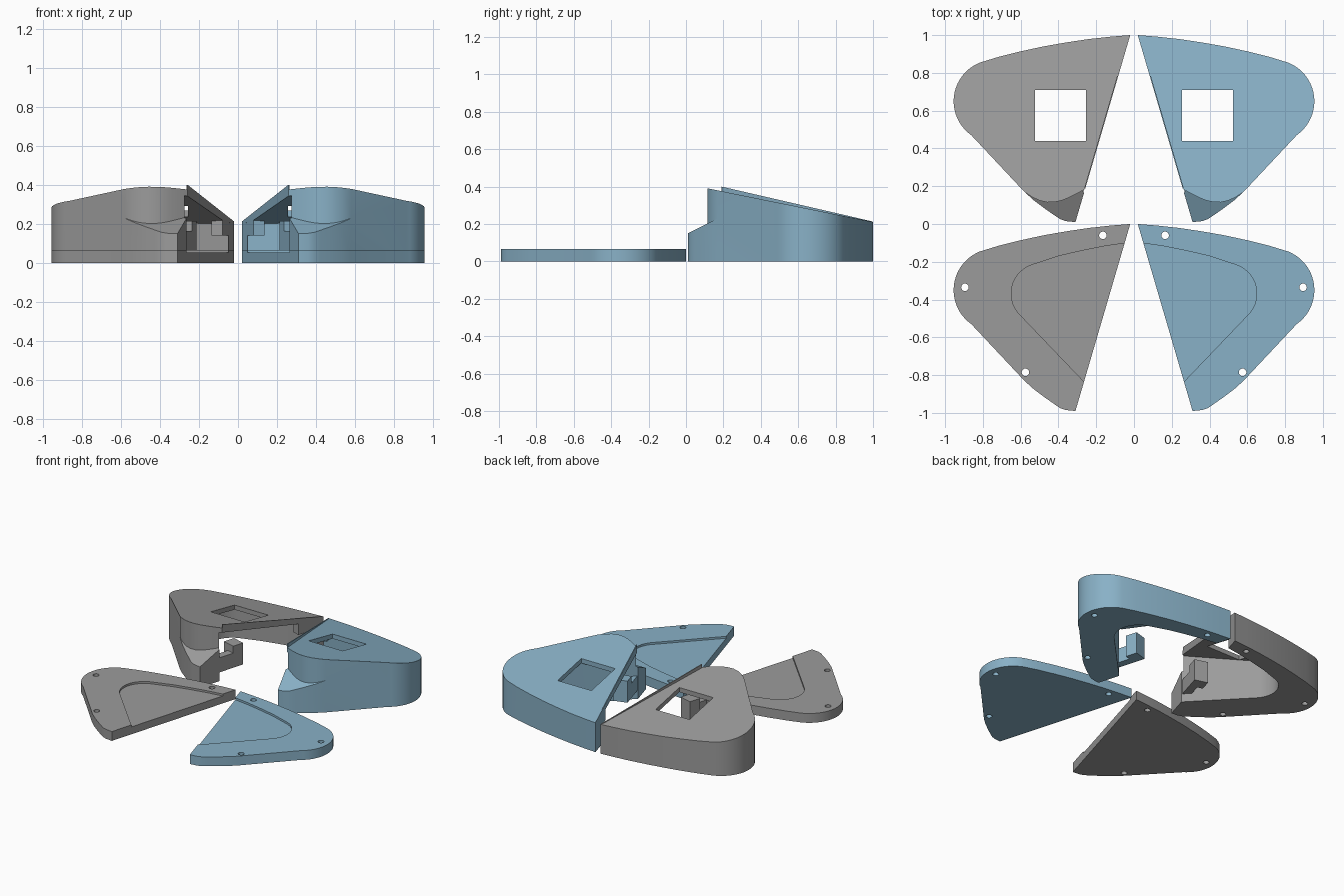
import bpy, bmesh, math
from mathutils import Vector

if "Cube" in bpy.data.objects:
    bpy.data.objects.remove(bpy.data.objects["Cube"])


def material(name, rgb):
    m = bpy.data.materials.new(name)
    m.diffuse_color = (*rgb, 1)
    m.use_nodes = True
    m.node_tree.nodes["Principled BSDF"].inputs["Base Color"].default_value = m.diffuse_color
    return m


GREY = material("warm grey", (0.33, 0.33, 0.33))
BLUE = material("soft blue", (0.25, 0.44, 0.57))


def arc(cx, cy, r, a0, a1, n):
    return [(cx + r * math.cos(math.radians(a0 + (a1 - a0) * i / n)),
             cy + r * math.sin(math.radians(a0 + (a1 - a0) * i / n))) for i in range(n + 1)]


def prism(name, pts, bottom, top, side, mat, dy=0.0):
    """Extruded outline; bottom and top are heights as functions of y."""
    bm = bmesh.new()
    lo = [bm.verts.new((x * side, y + dy, bottom(y))) for x, y in pts]
    hi = [bm.verts.new((x * side, y + dy, top(y))) for x, y in pts]
    bm.faces.new(lo)
    bm.faces.new(hi)
    n = len(pts)
    for i in range(n):
        j = (i + 1) % n
        bm.faces.new((lo[i], lo[j], hi[j], hi[i]))
    bmesh.ops.recalc_face_normals(bm, faces=bm.faces)
    me = bpy.data.meshes.new(name)
    bm.to_mesh(me)
    bm.free()
    ob = bpy.data.objects.new(name, me)
    bpy.context.collection.objects.link(ob)
    me.materials.append(mat)
    return ob


def flat(z):
    return lambda y: z


def cut(ob, cutters):
    bpy.context.view_layer.objects.active = ob
    for c in cutters:
        m = ob.modifiers.new("cut", 'BOOLEAN')
        m.operation, m.solver, m.object = 'DIFFERENCE', 'EXACT', c
        bpy.ops.object.modifier_apply(modifier=m.name)
        bpy.data.objects.remove(c)


def smooth(ob):
    bpy.ops.object.select_all(action='DESELECT')
    ob.select_set(True)
    bpy.context.view_layer.objects.active = ob
    bpy.ops.object.shade_smooth_by_angle(angle=math.radians(25))


# Shared outline: bowed back edge, round outer corner, narrow front nose
OUTLINE = ([(0.02, 1.0), (0.12, 0.992), (0.24, 0.979), (0.36, 0.961), (0.48, 0.94),
            (0.6, 0.914), (0.72, 0.884)]
           + arc(0.735, 0.65, 0.22, 68, -55, 20)
           + [(0.58, 0.17), (0.53, 0.125), (0.47, 0.08), (0.42, 0.045), (0.39, 0.025),
              (0.36, 0.015), (0.31, 0.01)])
# Hollow inside the housing, open on the inner side
HOLLOW = ([(-0.2, 0.925), (0.04, 0.9), (0.16, 0.882), (0.28, 0.858), (0.4, 0.83)]
          + arc(0.49, 0.632, 0.16, 70, -45, 14)
          + [(0.25, 0.15), (0.1, 0.12), (-0.2, 0.12)])
# Thumb ledge cut into the nose
LEDGE = [(0.0, 0.315), (0.25, 0.19), (0.30, 0.162), (0.34, 0.142), (0.38, 0.125), (0.42, 0.116),
         (0.46, 0.115), (0.50, 0.124), (0.54, 0.143), (0.58, 0.17), (0.7, 0.26),
         (0.7, -0.2), (0.0, -0.2)]
SCREWS = [(0.165, 0.94), (0.895, 0.665), (0.575, 0.215)]
WINDOW = [(0.255, 0.44), (0.525, 0.44), (0.525, 0.71), (0.255, 0.71)]


def roof(y):
    return 0.414 - 0.203 * y


def ceiling(y):
    return roof(y) - 0.033


def inner_strip(y0, y1, d0, d1):
    """Quad along the inner edge between y0 and y1, at depths d0 to d1."""
    def p(y, d):
        return (0.31 - 0.293 * (y - 0.01) + 0.96 * d, y + 0.28 * d)
    return [p(y0, d0), p(y1, d0), p(y1, d1), p(y0, d1)]


def screw_holes(side, top, dy):
    return [prism("hole", arc(x, y, 0.02, 0, 337.5, 15), flat(-0.05), flat(top), side, GREY, dy)
            for x, y in SCREWS]


for label, side, mat in (("left", -1, GREY), ("right", 1, BLUE)):
    # Hollow housing with sloping roof
    body = prism(label + "_housing", OUTLINE, flat(0), roof, side, mat)
    cut(body, [
        prism("ledge", LEDGE, lambda y: 0.145 + 0.5 * y, flat(0.9), side, mat),
        prism("hollow", HOLLOW, flat(-0.1), ceiling, side, mat),
        prism("window", WINDOW, flat(0.15), flat(0.9), side, mat),
        *screw_holes(side, 0.12, 0)])
    smooth(body)

    # Thin lip rising along the inner roof edge
    prism(label + "_roof_lip", inner_strip(0.19, 0.995, 0, 0.006), lambda y: roof(y) - 0.02,
          lambda y: 0.40 - 0.231 * (y - 0.19), side, mat)

    # Hooked front connector and rear connector block
    prism(label + "_connector_arm", inner_strip(0.13, 0.31, 0.005, 0.06),
          flat(0.06), flat(0.165), side, mat)
    prism(label + "_connector_head", inner_strip(0.28, 0.36, 0.005, 0.10),
          flat(0.06), flat(0.215), side, mat)
    prism(label + "_rear_connector", inner_strip(0.80, 0.90, 0.0, 0.06),
          flat(0.14), flat(0.22), side, mat)

    # Base plate with shallow recess and screw holes
    plate = prism(label + "_base_plate", OUTLINE, flat(0), flat(0.067), side, mat, -1)
    cut(plate, [prism("recess", HOLLOW, flat(0.053), flat(0.2), side, mat, -1),
                *screw_holes(side, 0.2, -1)])
    smooth(plate)
